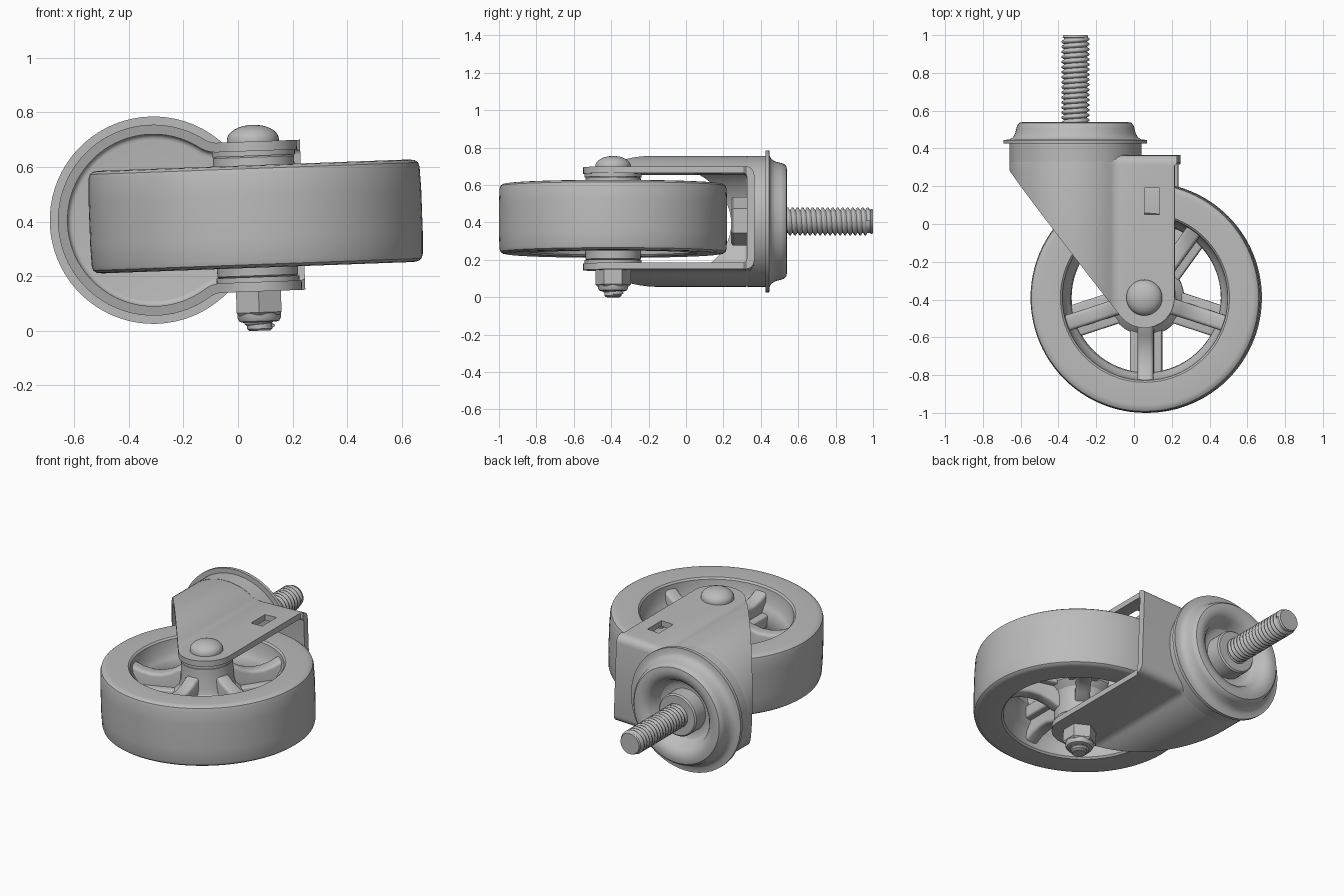
import bpy, bmesh
from math import pi, sin, cos, sqrt, atan2, radians
from mathutils import Matrix, Vector

if "Cube" in bpy.data.objects:
    bpy.data.objects.remove(bpy.data.objects["Cube"])

steel = bpy.data.materials.new("plain grey")
steel.use_nodes = True
GREY = (0.5, 0.5, 0.5, 1)
steel.diffuse_color = GREY
steel.node_tree.nodes["Principled BSDF"].inputs["Base Color"].default_value = GREY

# Local frame: the stem is the y axis, the fork swivels slightly about it
BASE = Matrix.Translation((-0.31, 0, 0.405)) @ Matrix.Rotation(radians(-2.1), 4, 'Y')
STEM = Matrix.Rotation(-pi / 2, 4, 'X')
AX, AY = 0.375, -0.39
AXLE = Matrix.Translation((AX, AY, 0))
PLATE_OUT, PLATE_IN = 0.275, 0.24
parts = []


def make(name, bm, place=Matrix()):
    bmesh.ops.remove_doubles(bm, verts=bm.verts, dist=1e-5)
    bmesh.ops.recalc_face_normals(bm, faces=bm.faces)
    mesh = bpy.data.meshes.new(name)
    bm.to_mesh(mesh)
    bm.free()
    mesh.materials.append(steel)
    ob = bpy.data.objects.new(name, mesh)
    bpy.context.collection.objects.link(ob)
    ob.matrix_world = BASE @ place
    parts.append(ob)
    return ob


def lathe(name, profile, place, seg=64, start=0.0, closed=False):
    """Revolve (radius, height) points about z."""
    bm = bmesh.new()
    rings = [[bm.verts.new((r * cos(start + 2 * pi * i / seg), r * sin(start + 2 * pi * i / seg), h))
              for i in range(seg)] for r, h in profile]
    pairs = list(zip(rings, rings[1:]))
    if closed:
        pairs.append((rings[-1], rings[0]))
    for a, b in pairs:
        for i in range(seg):
            j = (i + 1) % seg
            bm.faces.new((a[i], a[j], b[j], b[i]))
    return make(name, bm, place)


def prism(points, lo, hi, to3d):
    bm = bmesh.new()
    a, b = ([bm.verts.new(to3d(u, v, w)) for u, v in points] for w in (lo, hi))
    bm.faces.new(a)
    bm.faces.new(b)
    for i in range(len(points)):
        j = (i + 1) % len(points)
        bm.faces.new((a[i], a[j], b[j], b[i]))
    bmesh.ops.recalc_face_normals(bm, faces=bm.faces)
    return bm


def boolean(target, tool, op):
    mod = target.modifiers.new(op, 'BOOLEAN')
    mod.object, mod.operation, mod.solver = tool, op, 'EXACT'
    bpy.context.view_layer.objects.active = target
    bpy.ops.object.modifier_apply(modifier=mod.name)
    parts.remove(tool)
    bpy.data.objects.remove(tool)


def arc(cx, cy, r, a0, a1, n):
    return [(cx + r * cos(a0 + (a1 - a0) * i / n), cy + r * sin(a0 + (a1 - a0) * i / n))
            for i in range(n + 1)]


def keyhole(r, h, f, end=0.7):
    """Round body blending with fillet f into parallel arms at height h."""
    cx = sqrt((r + f) ** 2 - (h + f) ** 2)
    top = [(end, h)] + arc(cx, h + f, f, -pi / 2, atan2(-h - f, -cx), 8)
    top += arc(0, 0, r, atan2(h + f, cx), pi, 32)[1:]
    return top + [(x, -z) for x, z in reversed(top[:-1])]


def keyhole_block(name, r, h, f, lo, hi, bevel):
    bm = prism(keyhole(r, h, f), lo, hi, lambda x, z, y: (x, y, z))
    rim = [e for e in bm.edges if all(abs(v.co.y - hi) < 1e-4 for v in e.verts)
           and any(v.co.x < 0.69 for v in e.verts)]
    bmesh.ops.bevel(bm, geom=rim, offset=bevel, segments=4, profile=0.5,
                    affect='EDGES', clamp_overlap=False)
    return make(name, bm)


# Fork: bent sheet trimmed to its side outline, with a slot in the upper arm
fork = keyhole_block("fork", 0.35, PLATE_OUT, 0.08, -0.7, 0.365, 0.045)
hollow = keyhole_block("fork_hollow", 0.315, PLATE_IN, 0.115, -0.8, 0.325, 0.02)
boolean(fork, hollow, 'DIFFERENCE')
R = 0.16
outline = [(-0.36, 0.5), (-0.36, 0.3)] + arc(AX, AY, R, pi + 0.645, 2 * pi, 20)
outline += [(AX + R, 0.31), (AX + R + 0.012, 0.32), (AX + R + 0.012, 0.5)]
flat = lambda x, y, z: (x, y, z)
boolean(fork, make("fork_outline", prism(outline, -0.6, 0.6, flat)), 'INTERSECT')
slot = [(0.375, 0.05), (0.455, 0.05), (0.455, 0.19), (0.375, 0.19)]
boolean(fork, make("fork_slot", prism(slot, 0.1, 0.4, flat)), 'DIFFERENCE')

# Swivel head
lathe("swivel_seat", [(0, 0.328), (0.35, 0.328), (0.35, 0.43), (0, 0.43)], STEM, 72)
lathe("swivel_cap", [(0, 0.425), (0.38, 0.425), (0.38, 0.445), (0.35, 0.447), (0.332, 0.458),
                     (0.32, 0.478), (0.313, 0.505), (0.308, 0.523), (0.296, 0.536), (0.275, 0.54),
                     (0.25, 0.538), (0.225, 0.527), (0.205, 0.505), (0.19, 0.47), (0.175, 0.445),
                     (0.155, 0.435), (0.13, 0.435), (0.13, 0.525), (0.122, 0.533), (0, 0.533)], STEM, 72)
lathe("kingpin_head", [(0, 0.33), (0.13, 0.33), (0.13, 0.25), (0.115, 0.24), (0, 0.24)],
      STEM, 6, pi / 2)


# Threaded rods
def thread(name, root, crest, z0, pitch, turns, place):
    bm = bmesh.new()
    steps = ((root, 0), (crest, 0.35), (crest, 0.6), (root, 0.95), (root, 1))
    vs = [bm.verts.new((r, 0, z0 + pitch * t)) for r, t in steps]
    for a, b in zip(vs, vs[1:]):
        bm.edges.new((a, b))
    ob = make(name, bm, place)
    mod = ob.modifiers.new("helix", 'SCREW')
    mod.axis, mod.screw_offset, mod.iterations = 'Z', pitch, turns
    mod.steps = mod.render_steps = 28
    mod.use_merge_vertices = True
    mod.use_normal_calculate = True


thread("stem_thread", 0.06, 0.075, 0.51, 0.0268, 17, STEM)
lathe("stem_core", [(0, 0.5), (0.061, 0.5), (0.061, 0.985), (0.068, 0.988), (0.064, 1.0), (0, 1.0)], STEM, 32)
thread("axle_thread", 0.045, 0.056, -0.411, 0.02, 3, AXLE)

# Axle bolt and lock nut
lathe("axle", [(0, 0.28), (0.046, 0.28), (0.046, -0.412), (0.038, -0.419), (0, -0.419)], AXLE, 32)
dome = [(0.095 * cos(a), 0.282 + 0.054 * sin(a)) for a in [pi / 2 * i / 8 for i in range(9)]]
lathe("axle_head", [(0, 0.27), (0.095, 0.27)] + dome, AXLE, 48)
lathe("lock_nut", [(0, -0.27), (0.095, -0.27), (0.095, -0.352), (0.085, -0.362), (0, -0.362)],
      AXLE, 6, pi / 2)
lathe("nut_collar", [(0.08, -0.35), (0.08, -0.37), (0.073, -0.384), (0.06, -0.388), (0, -0.388)], AXLE, 32)
for side, label in ((1, "upper"), (-1, "lower")):
    lathe(label + "_washer", [(0, side * 0.222), (0.152, side * 0.222), (0.152, side * 0.241),
                              (0, side * 0.241)], AXLE, 48)

# Wheel tread and rim, one closed section mirrored about the mid plane
half = [(0.395, 0.0), (0.398, 0.05), (0.412, 0.07), (0.43, 0.1), (0.438, 0.176), (0.448, 0.186),
        (0.57, 0.188), (0.59, 0.185), (0.602, 0.176), (0.607, 0.16), (0.61, 0.08), (0.61, 0.0)]
section = half + [(r, -h) for r, h in reversed(half[1:-1])]
lathe("tyre_and_rim", section, AXLE, 96, closed=True)

# Hub with flared web
hub = [(0, 0.225), (0.14, 0.225), (0.148, 0.217), (0.152, 0.1), (0.162, 0.065), (0.185, 0.045), (0.2, 0.03)]
lathe("hub", hub + [(r, -h) for r, h in reversed(hub)], AXLE, 64)

# Five spokes: a flat web with a tall rib dished between hub and rim
rib_top = [(0.1, 0.17), (0.16, 0.16), (0.2, 0.135), (0.26, 0.115), (0.32, 0.112), (0.38, 0.125), (0.436, 0.15)]
rib = rib_top + [(r, -z) for r, z in reversed(rib_top)]
web = [(0.1, 0.04), (0.41, 0.04), (0.41, -0.04), (0.1, -0.04)]
for i in range(5):
    turn = AXLE @ Matrix.Rotation(-pi / 2 + 2 * pi * i / 5, 4, 'Z')
    for name, shape, width, soft in (("spoke_rib", rib, 0.042, 0.018), ("spoke_web", web, 0.085, 0.012)):
        bm = prism(shape, -width, width, lambda r, z, w: (r, w, z))
        long_edges = [e for e in bm.edges if abs(e.verts[0].co.y - e.verts[1].co.y) < 1e-5
                      and abs(e.verts[0].co.x - e.verts[1].co.x) > 0.01]
        bmesh.ops.bevel(bm, geom=long_edges, offset=soft, segments=3, profile=0.5, affect='EDGES')
        make(f"{name}_{i + 1}", bm, turn)

# Smooth shading with sharp edges kept
bpy.ops.object.select_all(action='DESELECT')
for ob in parts:
    ob.select_set(True)
bpy.context.view_layer.objects.active = fork
bpy.ops.object.shade_smooth_by_angle(angle=radians(32))
